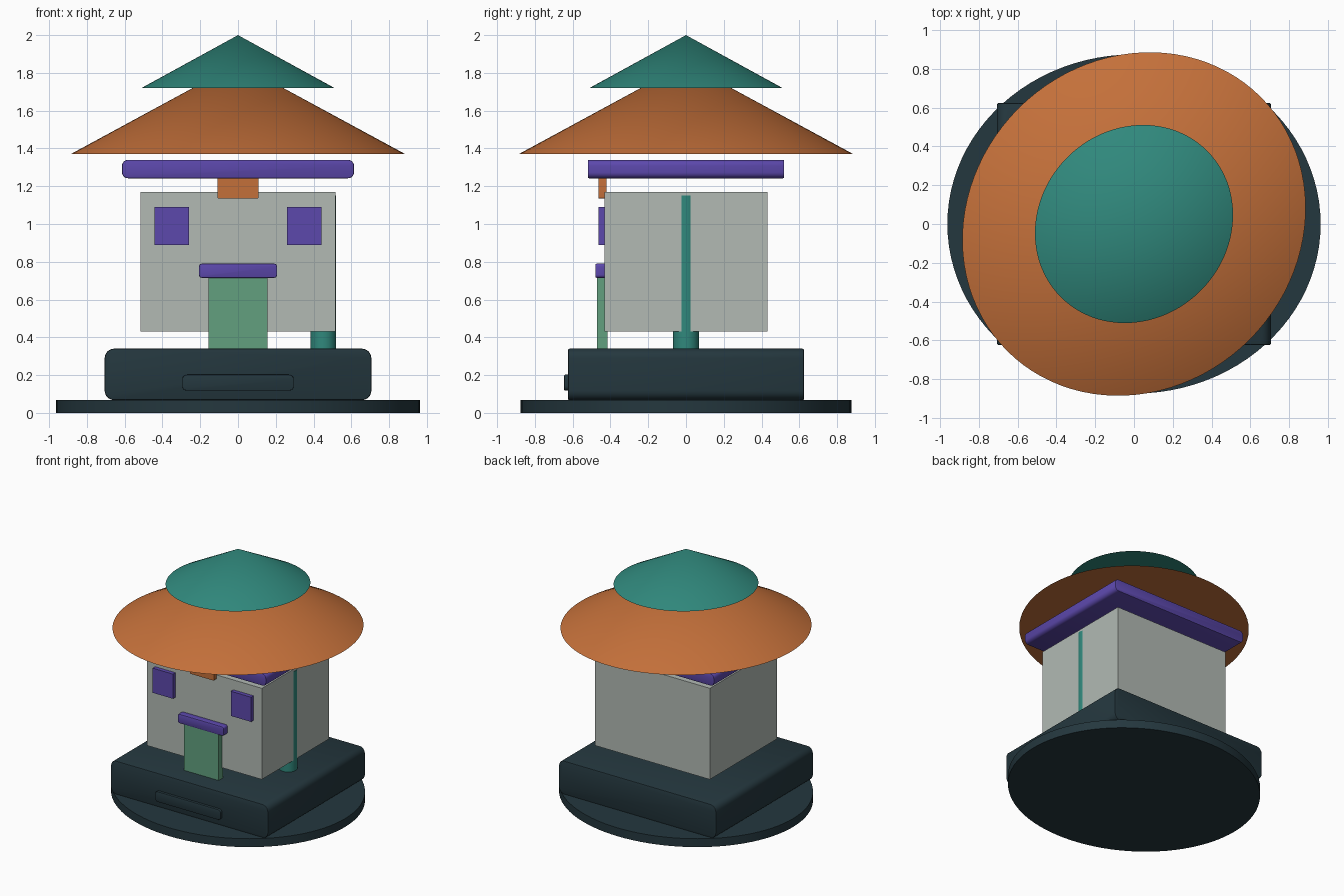
import bpy, bmesh
from math import radians, pi

if "Cube" in bpy.data.objects:
    bpy.data.objects.remove(bpy.data.objects["Cube"], do_unlink=True)


def material(name, r, g, b):
    # Colour given in display values, stored linear
    rgb = [((c / 255 + 0.055) / 1.055) ** 2.4 for c in (r, g, b)]
    m = bpy.data.materials.new(name)
    m.use_nodes = True
    m.diffuse_color = (*rgb, 1)
    m.node_tree.nodes["Principled BSDF"].inputs["Base Color"].default_value = (*rgb, 1)
    return m


SLATE = material("dark slate", 36, 55, 62)
STONE = material("pale grey", 178, 186, 180)
PURPLE = material("purple", 92, 72, 172)
TEAL = material("teal", 48, 136, 124)
ORANGE = material("burnt orange", 196, 112, 58)
GREEN = material("soft green", 98, 160, 127)


def finish(bm, name, mat, smooth=True):
    me = bpy.data.meshes.new(name)
    bm.to_mesh(me)
    bm.free()
    me.materials.append(mat)
    ob = bpy.data.objects.new(name, me)
    bpy.context.collection.objects.link(ob)
    if smooth:
        bpy.ops.object.select_all(action="DESELECT")
        ob.select_set(True)
        bpy.context.view_layer.objects.active = ob
        bpy.ops.object.shade_smooth_by_angle(angle=radians(35))
    return ob


def box(name, mat, x, y, z, corner=0.0, rim=0.0):
    """Box from (min, max) spans; corner rounds the front outline, rim softens its faces."""
    bm = bmesh.new()
    bmesh.ops.create_cube(bm, size=1)
    spans = (x, y, z)
    for v in bm.verts:
        for i, (lo, hi) in enumerate(spans):
            v.co[i] = hi if v.co[i] > 0 else lo
    if corner:
        edges = [e for e in bm.edges if abs(e.verts[0].co.y - e.verts[1].co.y) > 1e-4]
        bmesh.ops.bevel(bm, geom=edges, offset=corner, segments=6, profile=0.5, affect="EDGES")
    if rim:
        edges = [e for e in bm.edges if abs(e.verts[0].co.y - e.verts[1].co.y) < 1e-4]
        bmesh.ops.bevel(bm, geom=edges, offset=rim, segments=2, profile=0.5, affect="EDGES")
    return finish(bm, name, mat, smooth=corner > 0)


def round_part(name, mat, rx, ry, z0, z1, tip=1.0, at=(0, 0), turn=0, sides=96):
    """Elliptical column, or a cone when tip is 0."""
    bm = bmesh.new()
    bmesh.ops.create_cone(bm, cap_ends=True, segments=sides, radius1=1,
                          radius2=tip, depth=z1 - z0)
    bmesh.ops.scale(bm, vec=(rx, ry, 1), verts=bm.verts)
    ob = finish(bm, name, mat)
    ob.location = (*at, (z0 + z1) / 2)
    ob.rotation_euler.z = turn
    return ob


# Ground disc and plinth
round_part("ground_disc", SLATE, 0.963, 0.875, 0, 0.068)
box("plinth", SLATE, (-0.706, 0.706), (-0.625, 0.625), (0.068, 0.34), 0.05, 0.008)
box("plinth_plate", SLATE, (-0.295, 0.295), (-0.645, -0.61), (0.118, 0.202), 0.025, 0.004)

# House body and the pillar that carries it
box("walls", STONE, (-0.516, 0.516), (-0.431, 0.431), (0.43, 1.17))
round_part("pillar", TEAL, 0.068, 0.068, 0.34, 1.15, at=(0.452, 0), sides=48)

# Door, lintel, windows and sign block
box("door", GREEN, (-0.156, 0.156), (-0.47, -0.415), (0.34, 0.73))
box("lintel", PURPLE, (-0.207, 0.207), (-0.48, -0.42), (0.715, 0.79), 0.016, 0.006)
for side, label in ((1, "left"), (-1, "right")):
    span = sorted((side * 0.26, side * 0.442))
    box(label + "_window", PURPLE, span, (-0.463, -0.42), (0.89, 1.09))
box("sign_block", ORANGE, (-0.109, 0.109), (-0.463, -0.42), (1.135, 1.25), 0.008)

# Eave slab and two stacked conical roofs
box("eave_slab", PURPLE, (-0.614, 0.614), (-0.52, 0.52), (1.242, 1.34), 0.032, 0.006)
round_part("lower_roof", ORANGE, 0.926, 0.844, 1.37, 1.85, tip=0, turn=pi / 4)
round_part("upper_roof", TEAL, 0.534, 0.487, 1.72, 2.0, tip=0, turn=pi / 4)
